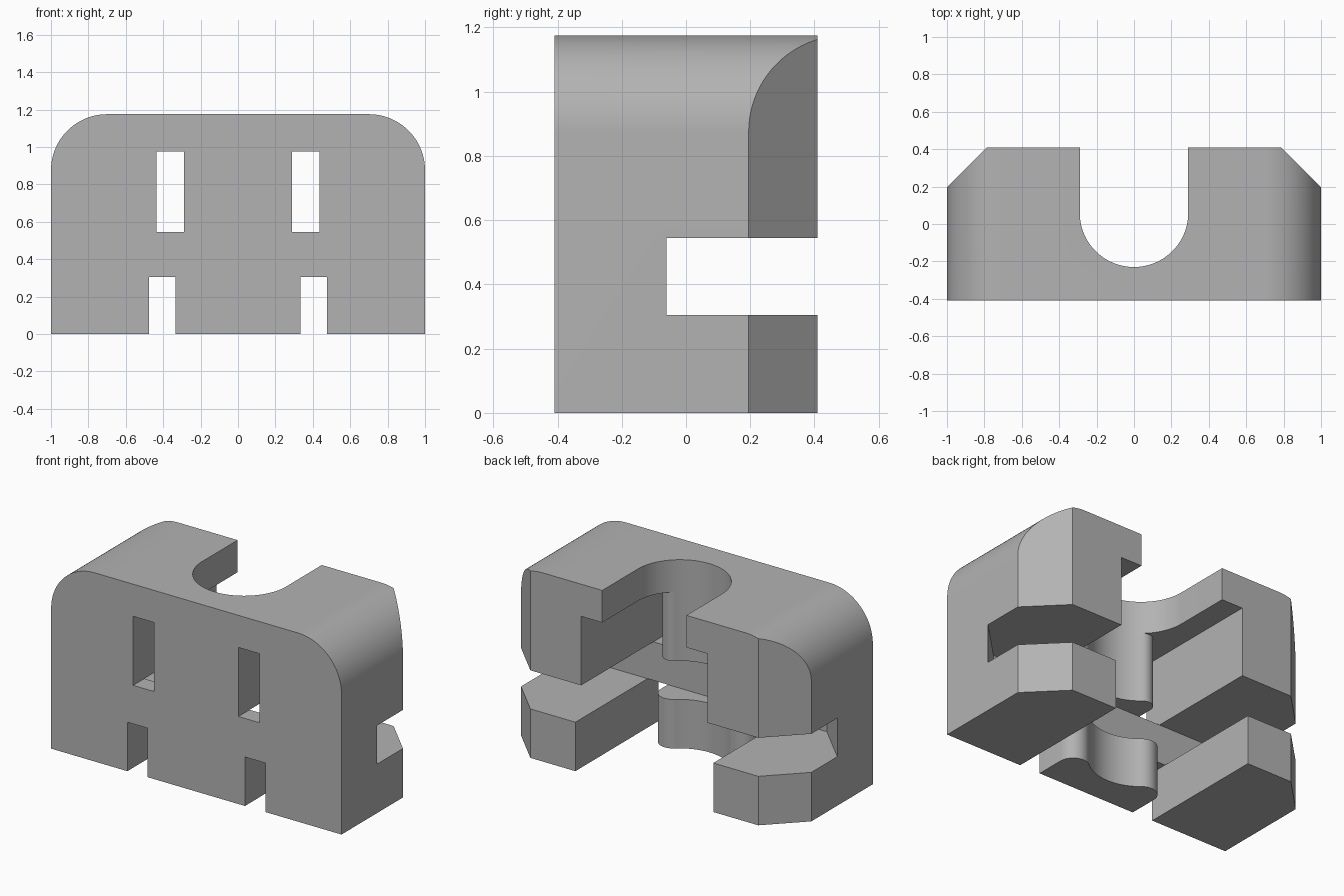
import bpy, bmesh
from math import sin, cos, pi, sqrt, atan2
from mathutils import Vector

cube = bpy.data.objects.get("Cube")
if cube:
    bpy.data.objects.remove(cube, do_unlink=True)

FRONT, BACK, HEIGHT = -0.41, 0.41, 1.175
SLOT_R, SLOT_Y = 0.29, 0.06          # U-shaped slot radius and centre
LOW, HIGH, CEILING = 0.305, 0.545, 0.975  # channel floor, channel top, pocket top

grey = bpy.data.materials.new("plain_grey")
grey.use_nodes = True
grey.diffuse_color = (0.45, 0.45, 0.45, 1)
grey.node_tree.nodes["Principled BSDF"].inputs["Base Color"].default_value = (0.45, 0.45, 0.45, 1)


def arc(cx, cy, r, a0, a1, n):
    return [(cx + r * cos(a0 + (a1 - a0) * i / n), cy + r * sin(a0 + (a1 - a0) * i / n))
            for i in range(n + 1)]


def mirrored(half):
    """Close a half outline with its mirror image across x = 0."""
    return half + [(-x, y) for x, y in reversed(half) if abs(x) > 1e-6]


def prism(name, outline, lo, hi, upright=False):
    """Extrude an outline along z, or along y for an upright one."""
    bm = bmesh.new()
    place = (lambda u, v: (u, lo, v)) if upright else (lambda u, v: (u, v, lo))
    face = bm.faces.new([bm.verts.new(place(u, v)) for u, v in outline])
    moved = bmesh.ops.extrude_face_region(bm, geom=[face])["geom"]
    step = Vector((0, hi - lo, 0)) if upright else Vector((0, 0, hi - lo))
    bmesh.ops.translate(bm, vec=step, verts=[g for g in moved if isinstance(g, bmesh.types.BMVert)])
    bmesh.ops.recalc_face_normals(bm, faces=bm.faces[:])
    mesh = bpy.data.meshes.new(name)
    bm.to_mesh(mesh)
    bm.free()
    obj = bpy.data.objects.new(name, mesh)
    mesh.materials.append(grey)
    bpy.context.collection.objects.link(obj)
    return obj


def pocket(name, core, side, r, lo, hi):
    """Clears both side gaps, leaving a central core with rounded tips."""
    cx = core - r
    cy = SLOT_Y - sqrt((SLOT_R + r) ** 2 - cx ** 2)
    tip = arc(cx, cy, r, 0, atan2(SLOT_Y - cy, -cx), 16)
    half = [(side, 0.6), (side, -0.6), (core, -0.6)] + tip + [(0, SLOT_Y)]
    return prism(name, mirrored(half), lo, hi)


# Body with rounded upper corners
R = 0.3
body = prism("body", mirrored([(1, 0)] + arc(1 - R, HEIGHT - R, R, 0, pi / 2, 24)),
             FRONT, BACK, upright=True)

cutters = []
# Sloped rear corners
for s in (1, -1):
    corner = [(s * 1.1, 0.095), (s * 1.1, 0.51), (s * 0.685, 0.51)]
    cutters.append(prism("corner_cutter", corner, -0.2, 1.4))
# Vertical U slot
cutters.append(prism("slot_cutter", mirrored(
    [(SLOT_R, 0.6)] + arc(0, SLOT_Y, SLOT_R, 0, -pi / 2, 32)), -0.2, 1.4))
# Horizontal channel, deeper in the middle
cutters.append(prism("channel_cutter", mirrored(
    [(1.1, 0.6), (1.1, 0.04), (0.76, -0.30)]), LOW, HIGH))
# Gaps beside the lower and upper cores
cutters.append(pocket("lower_gap_cutter", 0.335, 0.475, 0.09, -0.2, LOW))
cutters.append(pocket("upper_gap_cutter", 0.29, 0.435, 0.06, HIGH, CEILING))

bpy.ops.object.select_all(action="DESELECT")
bpy.context.view_layer.objects.active = body
body.select_set(True)
for cutter in cutters:
    cutter.hide_render = True
    mod = body.modifiers.new("cut", "BOOLEAN")
    mod.operation, mod.solver, mod.object = "DIFFERENCE", "EXACT", cutter
    bpy.ops.object.modifier_apply(modifier=mod.name)
    bpy.data.objects.remove(cutter, do_unlink=True)

bpy.ops.object.shade_smooth_by_angle(angle=pi / 6)
